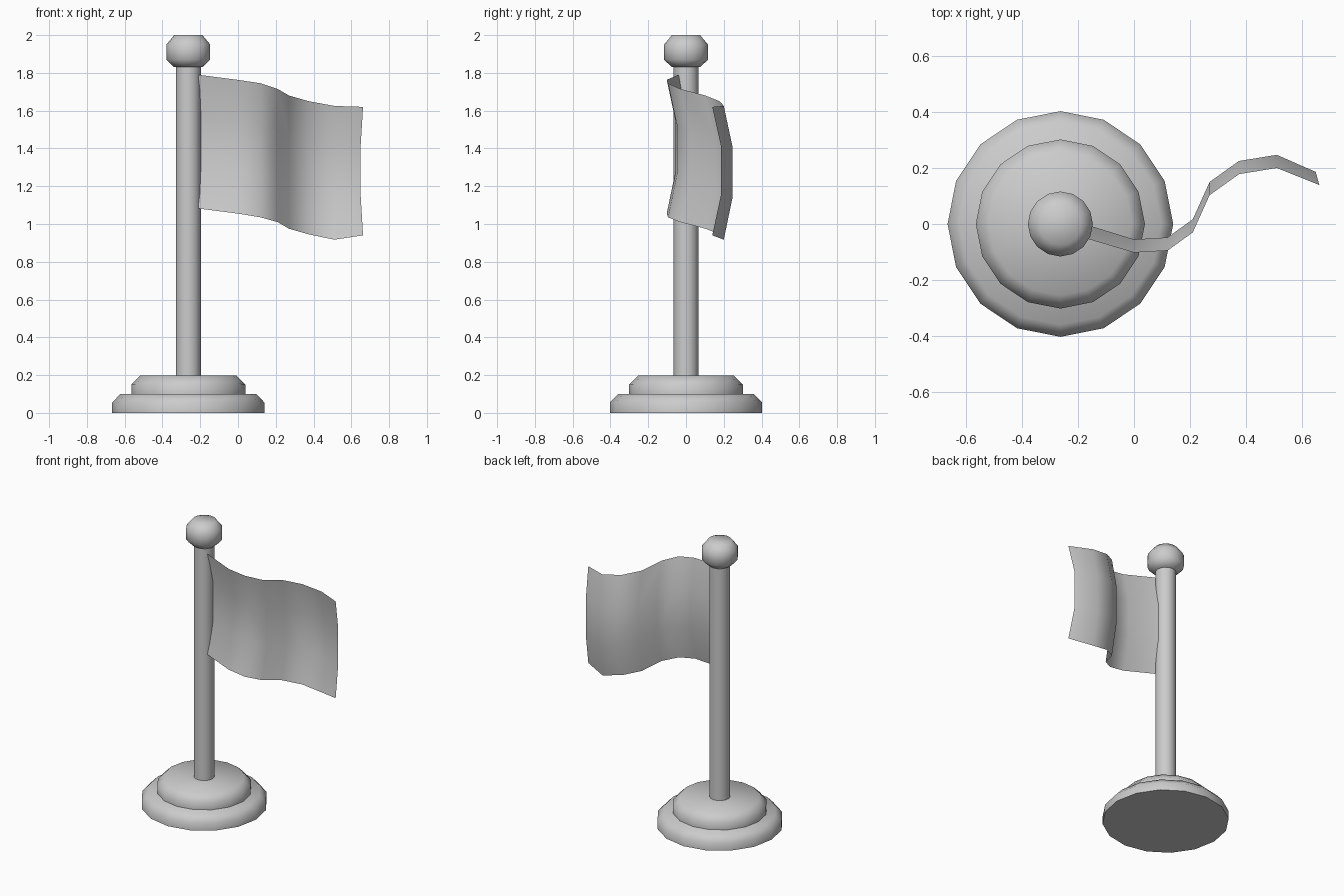
import bpy, bmesh
from math import radians, cos, sin, tau

if "Cube" in bpy.data.objects:
    bpy.data.objects.remove(bpy.data.objects["Cube"])

POLE_X = -0.263
SIDES = 16


def finish(name, bm, angle):
    bmesh.ops.recalc_face_normals(bm, faces=bm.faces)
    mesh = bpy.data.meshes.new(name)
    bm.to_mesh(mesh)
    bm.free()
    obj = bpy.data.objects.new(name, mesh)
    bpy.context.collection.objects.link(obj)
    bpy.ops.object.select_all(action='DESELECT')
    obj.select_set(True)
    bpy.context.view_layer.objects.active = obj
    bpy.ops.object.shade_smooth_by_angle(angle=radians(angle))
    return obj


def turned(name, profile):
    """Closed round part from (radius, z) pairs, bottom to top."""
    bm = bmesh.new()
    rings = [[bm.verts.new((POLE_X + r * cos(tau * i / SIDES), r * sin(tau * i / SIDES), z))
              for i in range(SIDES)] for r, z in profile]
    for a, b in zip(rings, rings[1:]):
        for i in range(SIDES):
            j = (i + 1) % SIDES
            bm.faces.new((a[i], a[j], b[j], b[i]))
    bm.faces.new(rings[0])
    bm.faces.new(rings[-1])
    return finish(name, bm, 60)


# Stepped base, pole and knob
turned("base_lower", [(0.403, 0), (0.403, 0.055), (0.36, 0.1)])
turned("base_upper", [(0.302, 0.1), (0.302, 0.15), (0.255, 0.197)])
turned("pole", [(0.066, 0.19), (0.066, 1.84)])
turned("knob", [(0.075, 1.83), (0.116, 1.87), (0.116, 1.95), (0.075, 2.0)])

# Waving flag: columns of (x, y, top z, bottom z), belly pushed back mid-height
columns = [(-0.21, -0.04, 1.79, 1.082), (0.0, -0.102, 1.763, 1.055),
           (0.12, -0.095, 1.745, 1.035), (0.21, -0.03, 1.715, 1.01),
           (0.27, 0.103, 1.68, 0.975), (0.375, 0.178, 1.65, 0.945),
           (0.51, 0.2, 1.625, 0.917), (0.662, 0.139, 1.62, 0.94)]
rows = [(0, 0), (0.31, 1), (0.68, 1), (1, 0)]
bm = bmesh.new()
grid = []
for x, y, top, bottom in columns:
    pull = 0.013 * (x > 0.6) - 0.01 * (x < -0.2)
    grid.append([bm.verts.new((x - pull * belly, y + 0.047 * belly, top + (bottom - top) * t))
                 for t, belly in rows])
for a, b in zip(grid, grid[1:]):
    for i in range(len(rows) - 1):
        bm.faces.new((a[i], a[i + 1], b[i + 1], b[i]))
finish("flag", bm, 60)
